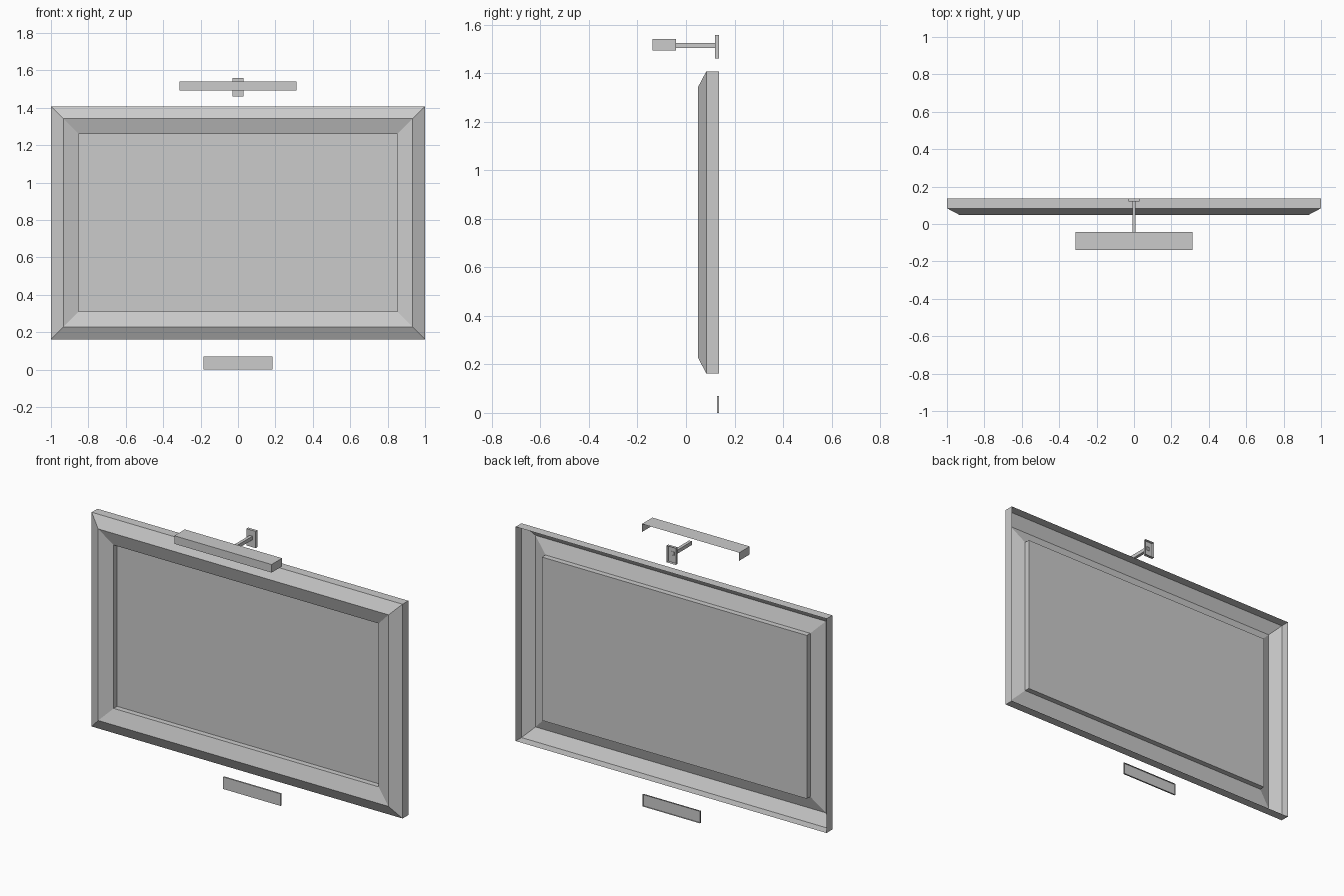
import bpy, bmesh

if "Cube" in bpy.data.objects:
    bpy.data.objects.remove(bpy.data.objects["Cube"], do_unlink=True)

GREY = (0.6, 0.6, 0.6, 1.0)
grey = bpy.data.materials.new("plain grey")
grey.use_nodes = True
grey.diffuse_color = GREY
grey.node_tree.nodes["Principled BSDF"].inputs["Base Color"].default_value = GREY


def finish(name, bm):
    mesh = bpy.data.meshes.new(name)
    bm.to_mesh(mesh)
    bm.free()
    mesh.materials.append(grey)
    obj = bpy.data.objects.new(name, mesh)
    bpy.context.collection.objects.link(obj)
    return obj


def shell_box(name, x, y, z, open_sides=()):
    """Box between (min, max) pairs, leaving out faces that point along open_sides."""
    bm = bmesh.new()
    bmesh.ops.create_cube(bm, size=1)
    bm.normal_update()
    gone = [f for f in bm.faces
            if any(sum(a * b for a, b in zip(f.normal, d)) > 0.9 for d in open_sides)]
    bmesh.ops.delete(bm, geom=gone, context='FACES')
    for v in bm.verts:
        v.co = [(lo + hi) / 2 + c * (hi - lo) for c, (lo, hi) in zip(v.co, (x, y, z))]
    return finish(name, bm)


def rectangle(bm, inset, y):
    w, low, high = 1 - inset, 0.162 + inset, 1.408 - inset
    return [bm.verts.new((x, y, z)) for x, z in ((-w, low), (w, low), (w, high), (-w, high))]


BACK, DOWN, FRONT = (0, 1, 0), (0, 0, -1), (0, -1, 0)

# Hollow mitred frame: side wall, outer bevel, inner slope, recess wall
profile = [(0, 0.137), (0, 0.084), (0.066, 0.049), (0.148, 0.075), (0.148, 0.107)]
bm = bmesh.new()
rings = [rectangle(bm, *p) for p in profile]
for a, b in zip(rings, rings[1:]):
    for i in range(4):
        j = (i + 1) % 4
        bm.faces.new((a[i], a[j], b[j], b[i]))
finish("picture_frame", bm)

# Canvas at the bottom of the recess
bm = bmesh.new()
bm.faces.new(rectangle(bm, 0.148, 0.107))
finish("canvas", bm)

# Picture light: hood, arm and wall plate
shell_box("lamp_hood", (-0.313, 0.313), (-0.138, -0.042), (1.493, 1.54), (BACK, DOWN))
shell_box("lamp_arm", (-0.009, 0.009), (-0.042, 0.122), (1.504, 1.525), (BACK, FRONT))
shell_box("lamp_wall_plate", (-0.03, 0.03), (0.12, 0.137), (1.461, 1.558), (BACK,))

# Caption plate under the frame
shell_box("caption_plate", (-0.185, 0.185), (0.128, 0.137), (0, 0.07), (BACK,))
